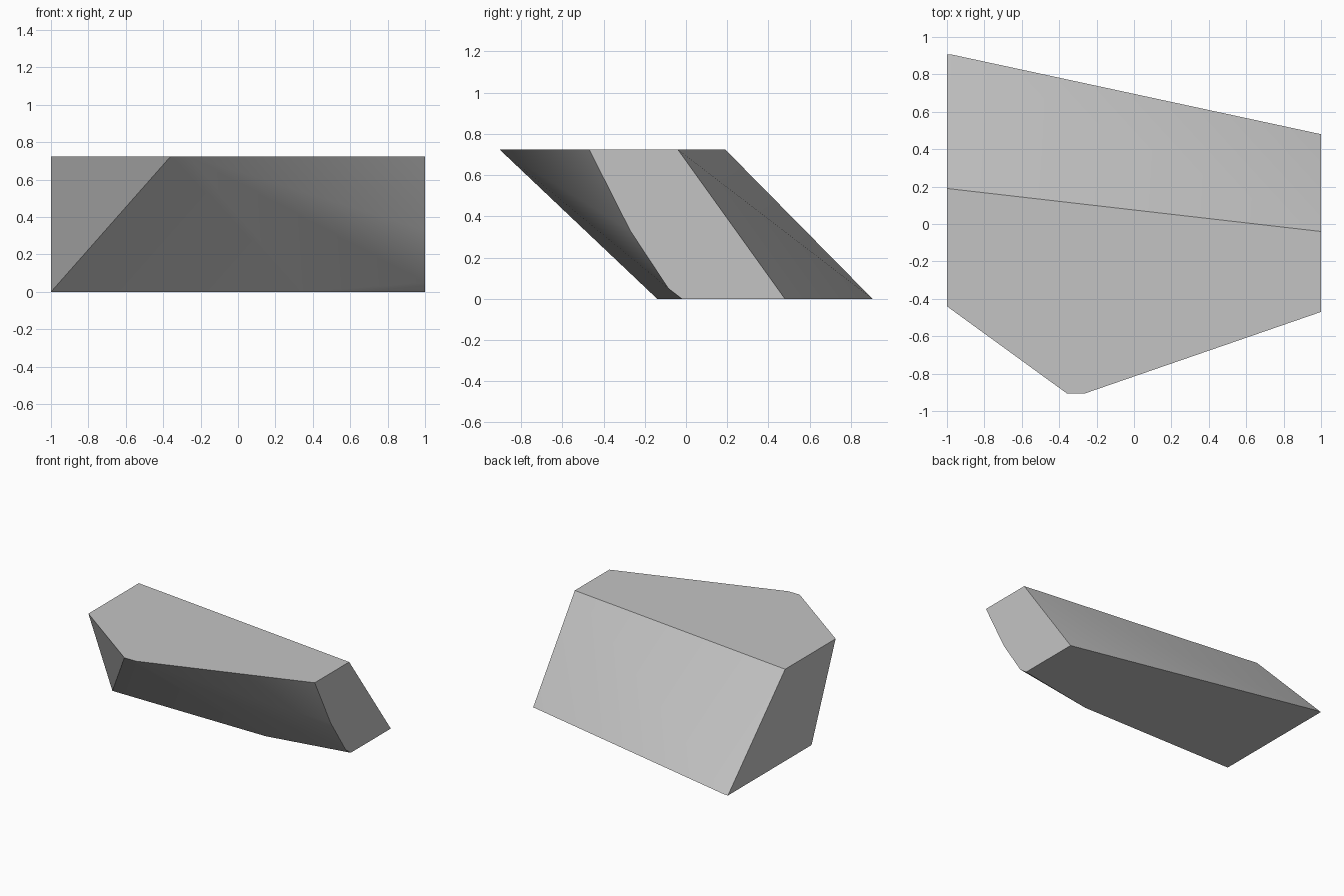
import bpy
import bmesh
import math

cube = bpy.data.objects.get("Cube")
if cube:
    bpy.data.objects.remove(cube, do_unlink=True)

HEIGHT = 0.725

# Outlines of the slanted block: top, base and the rounded-off end corner
top = [(-1, 0.19), (1, -0.04), (1, -0.47), (-0.26, -0.905), (-0.36, -0.905), (-1, -0.44)]
base = [(-1, 0.905), (-0.97, 0.905), (1, 0.48), (1, -0.02), (0.34, -0.14), (-1, -0.14)]
end_bend = [(1, -0.27, 0.33), (1, -0.085, 0.05)]

points = [(x, y, HEIGHT) for x, y in top] + [(x, y, 0) for x, y in base] + end_bend

# Wrap the outlines in one convex solid
bm = bmesh.new()
for p in points:
    bm.verts.new(p)
bmesh.ops.convex_hull(bm, input=bm.verts[:])
bmesh.ops.dissolve_limit(bm, angle_limit=math.radians(0.5),
                         verts=bm.verts[:], edges=bm.edges[:])
bmesh.ops.recalc_face_normals(bm, faces=bm.faces[:])
mesh = bpy.data.meshes.new("slanted_block")
bm.to_mesh(mesh)
bm.free()

block = bpy.data.objects.new("slanted_block", mesh)
bpy.context.collection.objects.link(block)

# Plain grey surface
grey = bpy.data.materials.new("plain_grey")
grey.use_nodes = True
colour = (0.55, 0.55, 0.55, 1)
grey.diffuse_color = colour
grey.node_tree.nodes["Principled BSDF"].inputs["Base Color"].default_value = colour
mesh.materials.append(grey)

# Smooth the curved front, keep the hard edges
bpy.ops.object.select_all(action='DESELECT')
block.select_set(True)
bpy.context.view_layer.objects.active = block
bpy.ops.object.shade_smooth_by_angle(angle=math.radians(30))
